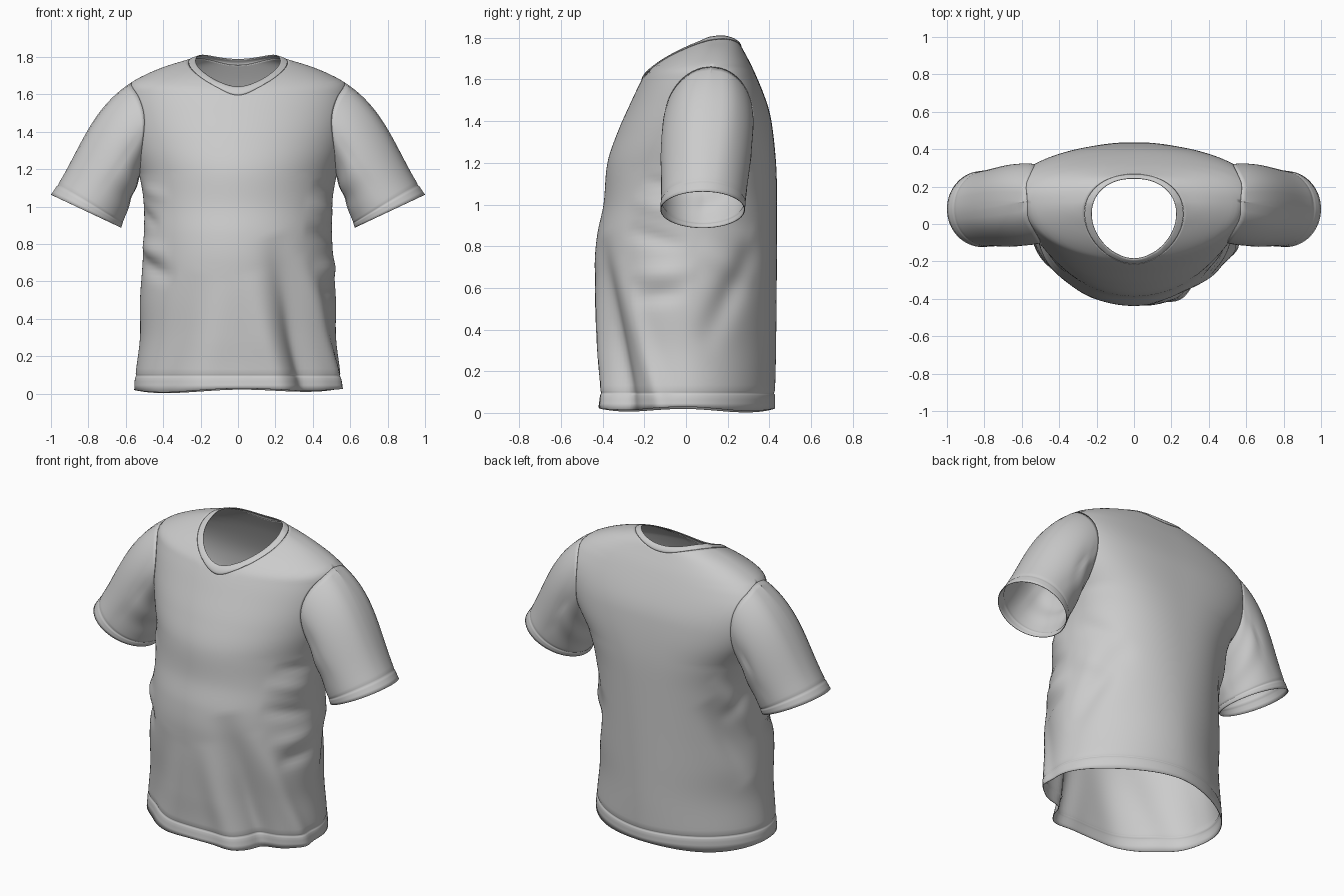
import bpy, bmesh
from math import sin, cos, asin, acos, degrees, pi, radians, exp, sqrt, hypot
from mathutils import Vector

if "Cube" in bpy.data.objects:
    bpy.data.objects.remove(bpy.data.objects["Cube"])

# Profiles by height: half width, front depth, back depth, side seam depth, back roundness
WIDTH = [(0, .552), (.1, .546), (.3, .522), (.5, .522), (.7, .508), (.9, .5), (1.05, .505), (1.17, .526),
         (1.3, .555), (1.45, .572), (1.6, .583), (1.655, .575), (1.705, .49), (1.75, .38), (1.785, .265),
         (1.81, .2), (1.85, .1)]
FRONT = [(0, -.42), (.1, -.408), (.3, -.418), (.7, -.436), (.85, -.425), (1, -.394), (1.2, -.375),
         (1.35, -.325), (1.5, -.258), (1.6, -.21), (1.64, -.185), (1.7, -.118), (1.755, -.03), (1.8, .05), (1.85, .1)]
BACK = [(0, .422), (.3, .43), (1, .435), (1.2, .43), (1.4, .408), (1.5, .382), (1.65, .32), (1.755, .265),
        (1.785, .245), (1.81, .215), (1.85, .16)]
SEAM = [(0, 0), (.7, 0), (1, .03), (1.2, .1), (1.45, .11), (1.66, .12), (1.85, .12)]
ROUND = [(0, 1.08), (.4, 1.06), (1.25, .8), (1.5, .8), (1.85, .8)]
ARM_Z, ARM_H, ARM_D = 1.415, .25, .21

# Cloth folds: angle, z -> angle, z, height, spread (angle 0 is front, 90 is +x)
FOLDS = [(24, 0, 8, .65, .028, .07), (47, 0, 22, .85, -.07, .085), (74, 0, 42, .75, .028, .06),
         (-20, .05, -10, .6, .012, .09), (-48, .05, -25, .65, -.02, .1), (-88, .72, -40, .62, -.022, .045),
         (-90, .8, -45, .74, .018, .045), (-92, .98, -55, .9, -.014, .035), (-82, 1.1, -45, 1.05, .01, .035),
         (92, .58, 55, .55, -.015, .04), (98, .68, 50, .66, .016, .045), (92, .8, 45, .88, -.016, .04),
         (90, .95, 45, 1.02, .012, .04), (88, 1.08, 50, 1.12, -.01, .03), (100, .3, 140, .85, -.025, .08),
         (95, .8, 140, .62, .012, .06), (95, 1.0, 135, .85, -.012, .05),
         (255, .4, 225, .95, -.026, .08), (264, .7, 230, 1.1, .014, .06), (264, 1.0, 235, .8, -.012, .05)]


def curve(table, z):
    """Smooth interpolation through a profile table."""
    n = len(table)
    i = max(k for k in range(n - 1) if table[k][0] <= max(z, 0))
    slope = lambda k: ((table[min(k + 1, n - 1)][1] - table[max(k - 1, 0)][1]) /
                       (table[min(k + 1, n - 1)][0] - table[max(k - 1, 0)][0]))
    (z0, v0), (z1, v1) = table[i], table[i + 1]
    h = z1 - z0
    t = (z - z0) / h
    return (v0 * (1 + 2 * t) * (1 - t) ** 2 + slope(i) * h * t * (1 - t) ** 2
            + v1 * t * t * (3 - 2 * t) + slope(i + 1) * h * t * t * (t - 1))


def fold_height(a, z):
    total = 0
    for a0, z0, a1, z1, amp, spread in FOLDS:
        px = radians((a - a0 + 180) % 360 - 180) * .5
        dx, dz, pz = radians(a1 - a0) * .5, z1 - z0, z - z0
        t = min(1, max(0, (px * dx + pz * dz) / (dx * dx + dz * dz)))
        fade = (1 - t * t) if z0 < .1 else sin(pi * t)
        total += amp * fade * exp(-(hypot(px - t * dx, pz - t * dz) / spread) ** 2)
    return total


def surface(a, z, back, lift=0):
    """Point on the shirt body at angle a (degrees) and height z; the armhole trims the panel edge."""
    side = 1 if sin(radians(a)) > 0 else -1
    turn = degrees(asin(min(1, abs(sin(radians(a))))))
    p = curve(ROUND, z) if back else 1
    seam, w = curve(SEAM, z), curve(WIDTH, z)
    depth = curve(BACK if back else FRONT, z) - seam
    gap = ARM_D * sqrt(max(0, 1 - ((z - ARM_Z) / (ARM_H - .005)) ** 2))
    limit = degrees(acos(min(.95, gap / max(abs(depth), .01)) ** (1 / p)))
    turn *= limit / 90
    w /= (.3 + .7 * sin(radians(limit)) ** p) if back else (.8 + .2 * sin(radians(limit)))
    c = cos(radians(turn))
    x = w * side * sin(radians(turn)) ** p
    y = seam + depth * (0 if c < 1e-6 else c ** p)
    out = fold_height(side * (180 - turn if back else turn), z) + lift
    if z < .12:
        out += .002 * (z < .09) - .005 * exp(-((z - .094) / .008) ** 2)
    r = hypot(x, y) or 1
    return Vector((x + out * x / r, y + out * y / r, z))


def neck_height(a, back, rx, front, rear):
    """Height at which the body reaches the neck opening, slightly pointed in front."""
    lo, hi = 1.45, 1.849
    for _ in range(24):
        z = (lo + hi) / 2
        p = surface(a, z, back)
        ry, e = (rear, 2.2) if p.y > .05 else (front, 1.85)
        if abs(p.x / rx) ** e + abs((p.y - .05) / ry) ** e > 1:
            lo = z
        else:
            hi = z
    return lo


OUTER, INNER = (.265, .263, .215), (.226, .235, .193)


def build(name, grids, closed=False, thickness=.004):
    bm = bmesh.new()
    for rows in grids:
        vs = [[bm.verts.new(p) for p in row] for row in rows]
        n = len(vs[0])
        for r0, r1 in zip(vs, vs[1:]):
            for i in range(n if closed else n - 1):
                j = (i + 1) % n
                bm.faces.new((r0[i], r0[j], r1[j], r1[i]))
    bmesh.ops.remove_doubles(bm, verts=bm.verts, dist=.0008)
    bmesh.ops.recalc_face_normals(bm, faces=bm.faces)
    for f in bm.faces:
        f.smooth = True
    mesh = bpy.data.meshes.new(name)
    bm.to_mesh(mesh)
    bm.free()
    obj = bpy.data.objects.new(name, mesh)
    bpy.context.collection.objects.link(obj)
    mod = obj.modifiers.new("cloth", "SOLIDIFY")
    mod.thickness, mod.offset = thickness, 0
    return obj


# Body panels and neck band
COLS, ROWS = 72, 80
body, band = [], []
for back in (False, True):
    start = 90 if back else -90
    columns, strips = [], []
    for i in range(COLS + 1):
        a = start + 180 * i / COLS
        low = .016 + .008 * cos(radians(4 * a)) + .003 * cos(radians(a)) + .005 * sin(radians(a))
        top = neck_height(a, back, *OUTER)
        rim = neck_height(a, back, *INNER)
        heights = [low, .045, .065, .082, .088, .094, .1, .106]
        heights += [.106 + (top - .106) * (1 - (1 - k / ROWS) ** 1.3) for k in range(1, ROWS + 1)]
        columns.append([surface(a, z, back) for z in heights])
        strips.append([surface(a, top + (rim - top) * k / 5, back, lift)
                       for k, lift in enumerate((-.002, .002, .003, .003, .002, 0))])
    body.append(columns)
    band.append(strips)
build("shirt_body", body)
build("neck_band", band, thickness=.005)

# Sleeves, from armhole to cuff
STEPS = [k / 24 for k in range(22)] + [.905, .915, .925, .94, .97, 1]
for side, name in ((1, "right_sleeve"), (-1, "left_sleeve")):
    rows = []
    for s in STEPS:
        ring = []
        for i in range(64):
            f = 2 * pi * i / 64
            p0 = surface(90 * side, ARM_Z + ARM_H * sin(f), cos(f) > 0)
            p1 = Vector((side * (.8125 + .185 * sin(f)), .08 + .2 * cos(f), .975 + .087 * sin(f)))
            p = p0.lerp(p1, s)
            swell = 6.75 * s * (1 - s) ** 2
            crease = .004 * swell * sin(13 * s + 2.5 * f) * max(0, .3 - sin(f)) ** .5
            cuff = .001 * (s > .915) - .003 * exp(-((s - .915) / .008) ** 2)
            out = swell * (.048 * max(0, sin(f)) + .006 * abs(cos(f))) + crease + cuff
            p += Vector((side * .85 * sin(f), cos(f), .5 * sin(f))) * out
            ring.append(p)
        rows.append(ring)
    build(name, [rows], closed=True)
